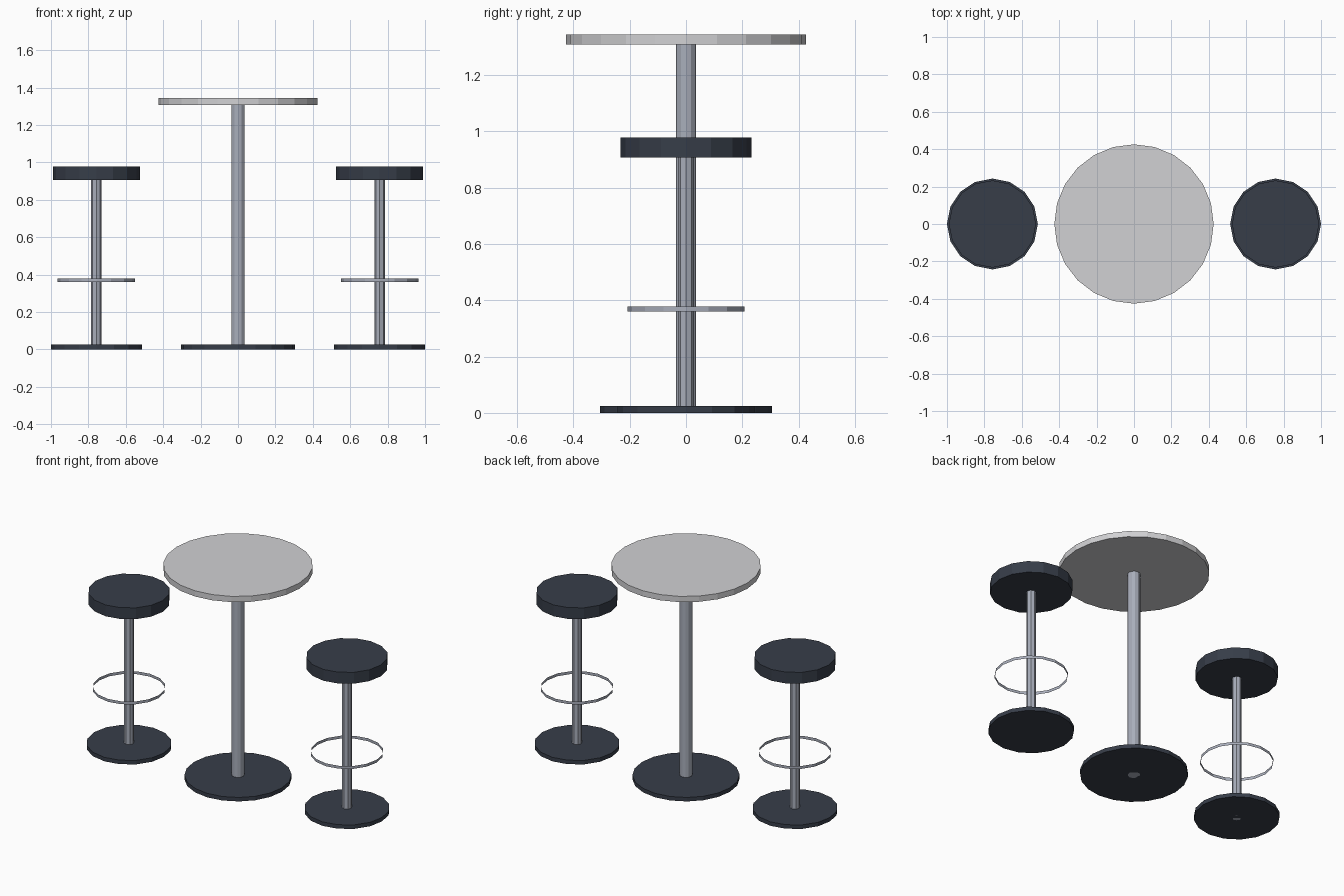
import bpy, bmesh, math

if "Cube" in bpy.data.objects:
    bpy.data.objects.remove(bpy.data.objects["Cube"])


def material(name, rgb):
    m = bpy.data.materials.new(name)
    lin = [c / 12.92 if c <= 0.04045 else ((c + 0.055) / 1.055) ** 2.4 for c in rgb]
    m.diffuse_color = (*lin, 1.0)
    m.use_nodes = True
    m.node_tree.nodes["Principled BSDF"].inputs["Base Color"].default_value = m.diffuse_color
    return m


DARK = material("dark slate", (0.215, 0.24, 0.285))
METAL = material("brushed metal", (0.66, 0.68, 0.73))
TOP = material("pale grey", (0.82, 0.82, 0.83))


def disc(name, x, radius, z0, z1, sides, mat, capped=True):
    """Upright prism with a vertex on the +x axis; uncapped gives a thin band."""
    bm = bmesh.new()
    rings = []
    for z in (z0, z1):
        rings.append([bm.verts.new((radius * math.cos(2 * math.pi * i / sides),
                                    radius * math.sin(2 * math.pi * i / sides), z))
                      for i in range(sides)])
    low, high = rings
    for i in range(sides):
        j = (i + 1) % sides
        bm.faces.new((low[i], low[j], high[j], high[i]))
    if capped:
        bm.faces.new(high)
        bm.faces.new(low[::-1])
    mesh = bpy.data.meshes.new(name)
    bm.to_mesh(mesh)
    bm.free()
    mesh.materials.append(mat)
    ob = bpy.data.objects.new(name, mesh)
    ob.location.x = x
    bpy.context.collection.objects.link(ob)
    return ob


# Table
disc("table_base", 0, 0.305, 0, 0.025, 20, DARK)
disc("table_pole", 0, 0.036, 0, 1.31, 12, METAL)
disc("table_top", 0, 0.426, 1.307, 1.343, 24, TOP)

# Two matching stools
for side, x in (("left", -0.757), ("right", 0.757)):
    disc(side + "_stool_base", x, 0.243, 0, 0.025, 16, DARK)
    disc(side + "_stool_pole", x, 0.028, 0, 0.91, 8, METAL)
    disc(side + "_foot_ring", x, 0.207, 0.36, 0.378, 16, METAL, capped=False)
    disc(side + "_seat", x, 0.233, 0.907, 0.978, 16, DARK)
